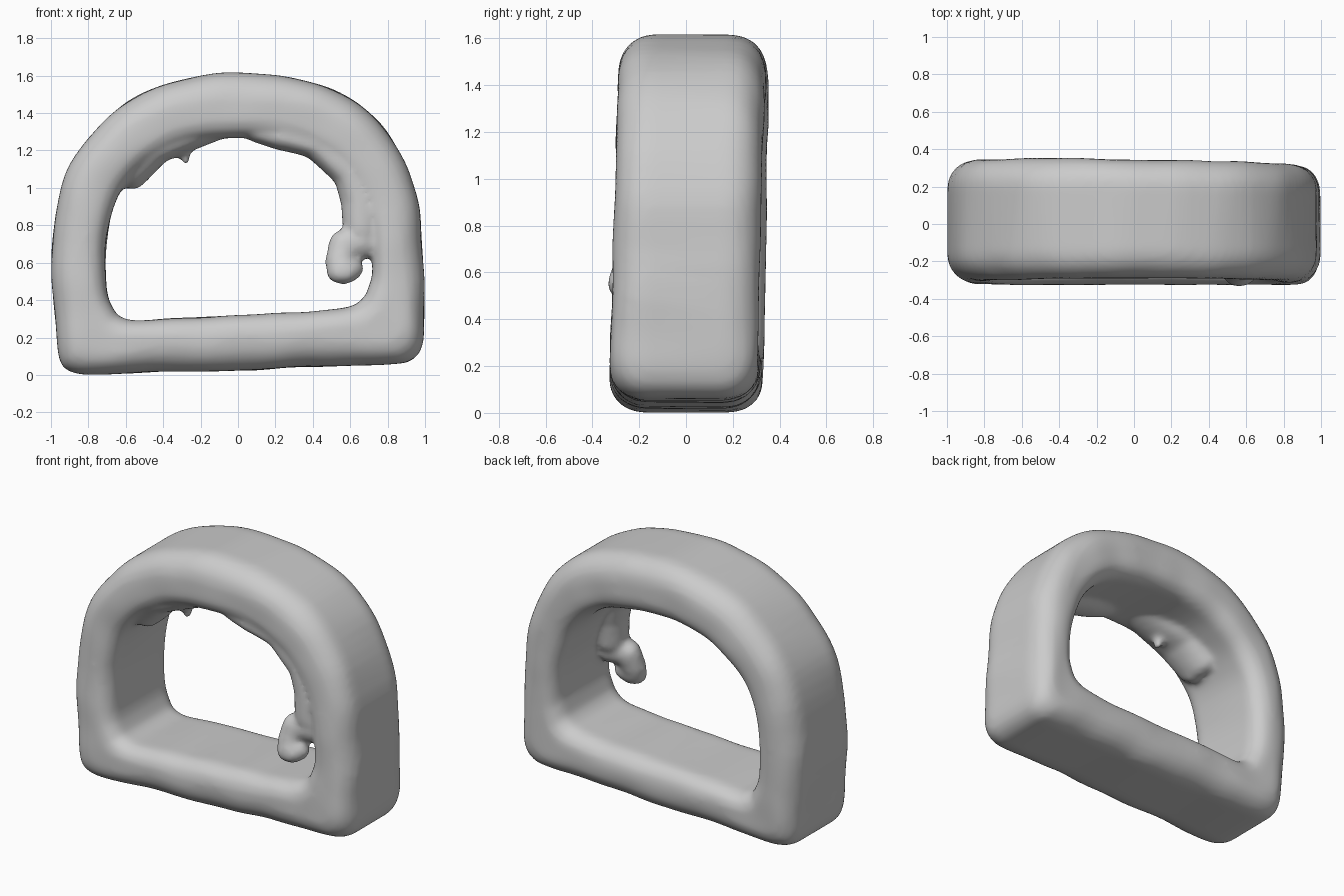
import bpy, bmesh, math
from mathutils import Vector, Matrix, noise

# Matching stations round the frame: outer x, z and inner x, z
STATIONS = [
    (-0.955, 0.09, -0.66, 0.345), (-0.90, 0.02, -0.63, 0.31), (-0.76, 0.00, -0.54, 0.288),
    (-0.40, 0.018, -0.30, 0.305), (0.00, 0.022, 0.00, 0.32), (0.40, 0.045, 0.32, 0.335),
    (0.80, 0.055, 0.58, 0.36), (0.92, 0.075, 0.67, 0.41), (0.985, 0.16, 0.70, 0.47),
    (0.995, 0.35, 0.72, 0.56), (0.985, 0.70, 0.70, 0.76), (0.945, 1.00, 0.63, 0.96),
    (0.81, 1.28, 0.53, 1.11), (0.63, 1.46, 0.40, 1.20), (0.35, 1.575, 0.22, 1.25),
    (0.03, 1.615, 0.00, 1.27), (-0.25, 1.59, -0.20, 1.255), (-0.55, 1.485, -0.40, 1.19),
    (-0.80, 1.27, -0.57, 1.06), (-0.945, 1.00, -0.67, 0.88), (-0.998, 0.62, -0.71, 0.65),
    (-0.975, 0.28, -0.70, 0.45),
]


def catmull(points, steps):
    out, n = [], len(points)
    for i in range(n):
        a, b, c, d = (Vector(points[(i + k) % n]) for k in (-1, 0, 1, 2))
        for s in range(steps):
            t = s / steps
            out.append(0.5 * (2 * b + (c - a) * t + (2 * a - 5 * b + 4 * c - d) * t * t
                              + (3 * b - a - 3 * c + d) * t ** 3))
    return out


def rounded_section(width, y0, y1):
    # 0 = outer face, width = inner face, with softer outer corners
    ro, ri, pts = min(0.15, width * 0.55), min(0.11, width * 0.44), []
    corners = [(ro, y0 + ro, ro, 180), (width - ri, y0 + ri, ri, 270),
               (width - ri, y1 - ri, ri, 0), (ro, y1 - ro, ro, 90)]
    for u, y, r, start in corners:
        for k in range(6):
            a = math.radians(start + 18 * k)
            pts.append((u + r * math.cos(a), y + r * math.sin(a)))
    return pts


bm = bmesh.new()

# Arched frame swept round the stations, leaning back slightly towards the top
rings = []
for s in catmull(STATIONS, 5):
    outer, inner = Vector((s[0], 0, s[1])), Vector((s[2], 0, s[3]))
    direction, width = (inner - outer).normalized(), (inner - outer).length
    lean = max(0, outer.z) / 1.6
    y0 = -0.325 + 0.035 * lean
    y1 = 0.318 + 0.028 * lean - 0.012 * outer.x
    ring = []
    for u, y in rounded_section(width, y0, y1):
        p = outer + direction * u
        p.y = y
        ring.append(bm.verts.new(p))
    rings.append(ring)
for r0, r1 in zip(rings, rings[1:] + rings[:1]):
    for k in range(len(r0)):
        j = (k + 1) % len(r0)
        bm.faces.new((r0[k], r0[j], r1[j], r1[k]))


def blob(x, y, z, rx, ry, rz):
    bmesh.ops.create_icosphere(bm, subdivisions=3, radius=1,
                               matrix=Matrix.Translation((x, y, z)) @ Matrix.Diagonal((rx, ry, rz, 1)))


def flow(path, steps):
    # Overlapping blobs blended from one entry to the next
    for a, b in zip(path, path[1:]):
        for k in range(steps + 1):
            blob(*Vector(a).lerp(Vector(b), k / steps))


# Sagging lumps under the left and top of the arch
flow([(-0.56, -0.07, 1.08, 0.08, 0.15, 0.08), (-0.44, -0.09, 1.19, 0.09, 0.16, 0.065),
      (-0.30, -0.10, 1.25, 0.09, 0.15, 0.07), (-0.15, -0.10, 1.29, 0.09, 0.12, 0.04)], 4)
blob(-0.56, -0.10, 1.04, 0.05, 0.07, 0.05)
blob(-0.28, -0.11, 1.165, 0.028, 0.04, 0.045)
# Thick run down the right side of the arch
flow([(0.12, -0.16, 1.29, 0.08, 0.10, 0.05), (0.26, -0.16, 1.265, 0.10, 0.12, 0.07),
      (0.44, -0.15, 1.22, 0.11, 0.13, 0.07), (0.60, -0.16, 1.08, 0.09, 0.13, 0.09),
      (0.66, -0.18, 0.93, 0.11, 0.12, 0.10), (0.66, -0.19, 0.78, 0.10, 0.11, 0.10)], 5)

# Hanging drip on the right, curling clear of the wall
flow([(0.67, -0.20, 0.71, 0.08, 0.09, 0.09), (0.57, -0.22, 0.70, 0.085, 0.08, 0.08),
      (0.545, -0.245, 0.61, 0.08, 0.07, 0.08), (0.56, -0.265, 0.55, 0.09, 0.07, 0.065),
      (0.61, -0.25, 0.57, 0.06, 0.06, 0.06)], 4)

bmesh.ops.recalc_face_normals(bm, faces=bm.faces)

# Gentle hand-moulded unevenness
bm.normal_update()
for v in bm.verts:
    v.co += v.normal * 0.007 * noise.noise(v.co * 5)

mesh = bpy.data.meshes.new("moulded_arch")
bm.to_mesh(mesh)
bm.free()
arch = bpy.data.objects.new("moulded_arch", mesh)
bpy.context.collection.objects.link(arch)

# Fuse the frame and lumps into one soft skin
fuse = arch.modifiers.new("fuse", 'REMESH')
fuse.mode = 'VOXEL'
fuse.voxel_size = 0.018
fuse.use_smooth_shade = True
soften = arch.modifiers.new("soften", 'SMOOTH')
soften.factor = 0.5
soften.iterations = 8
